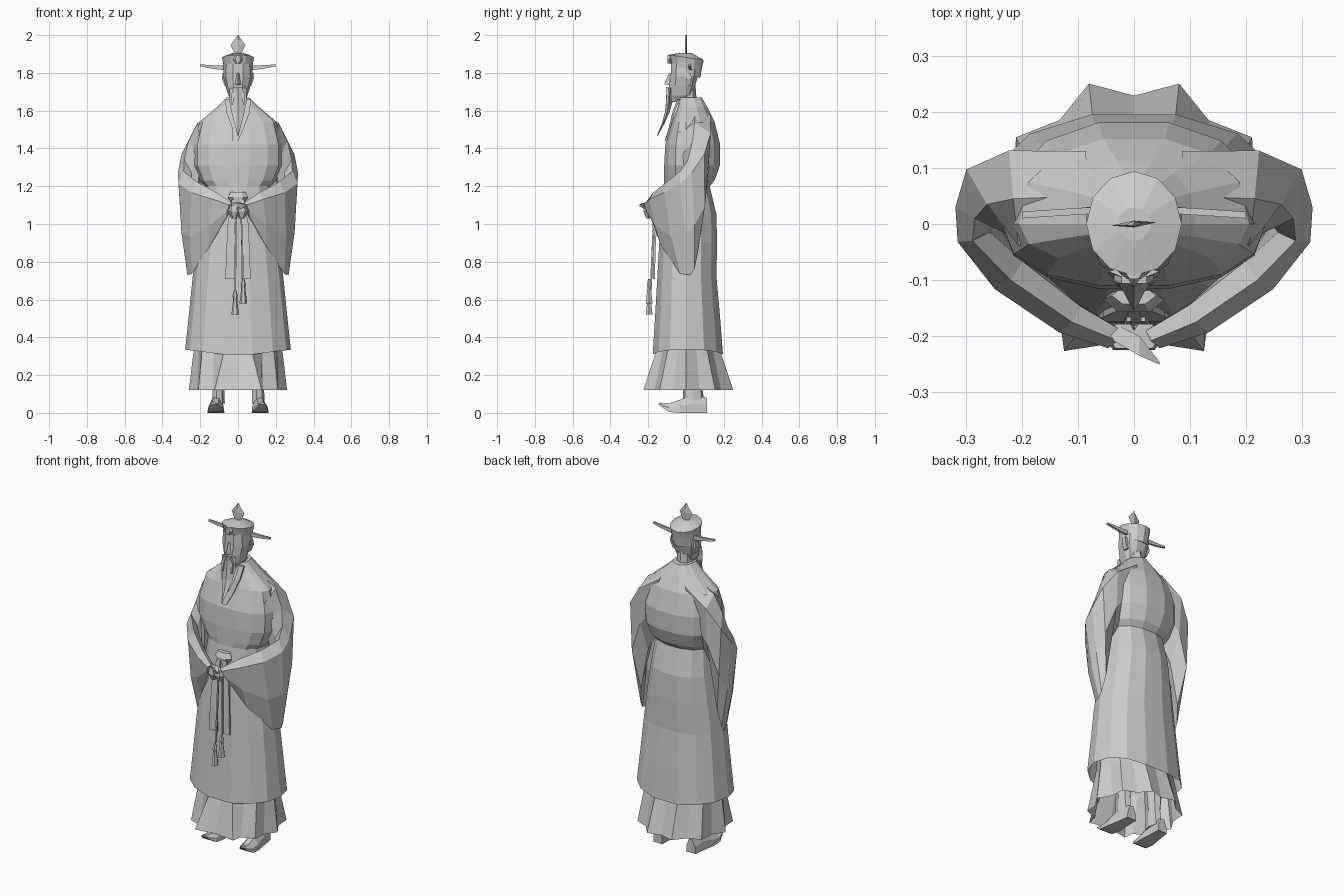
import bpy, bmesh, math
from mathutils import Vector


def loft(name, rings, cap_start=True, cap_end=True):
    """Skin a list of equal-length point rings into one flat-shaded mesh."""
    bm = bmesh.new()
    rows = [[bm.verts.new(p) for p in r] for r in rings]
    n = len(rows[0])
    for a, b in zip(rows, rows[1:]):
        for i in range(n):
            j = (i + 1) % n
            bm.faces.new((a[i], a[j], b[j], b[i]))
    if cap_start:
        bm.faces.new(rows[0][::-1])
    if cap_end:
        bm.faces.new(rows[-1])
    bmesh.ops.recalc_face_normals(bm, faces=bm.faces)
    me = bpy.data.meshes.new(name)
    bm.to_mesh(me)
    bm.free()
    ob = bpy.data.objects.new(name, me)
    bpy.context.collection.objects.link(ob)
    return ob


def oval(z, hw, front, back, n=14, p=0.88, cx=0, tilt=0, pleat=1, split=0.0):
    """Horizontal ring: half width, front y, back y; optional pleats and tilt."""
    pts = []
    cy = split * (front + back) / 2
    for k in range(n):
        a = 2 * math.pi * k / n
        c, s = math.cos(a), math.sin(a)
        f = pleat if k % 2 else 1
        x = math.copysign(abs(c) ** p, c) * hw * f
        y = abs(s) ** p * ((back - cy) if s > 0 else (front - cy)) * f + cy
        pts.append((cx + x, y, z + tilt * y))
    return pts


def blade(t, b, nrm, w):
    """Hanging sleeve section from top point to bottom point."""
    t, b = Vector(t), Vector(b)
    nv = Vector((nrm[0], nrm[1], 0)).normalized() * w
    u, l = t.lerp(b, .12), t.lerp(b, .6)
    return [t, u + nv, l + nv * .8, b, l - nv * .8, u - nv]


def strip(name, path, thick=0.012):
    """Flat band: path of (x, y, z, half width)."""
    return loft(name, [[(x - w, y - thick / 2, z), (x + w, y - thick / 2, z),
                        (x + w, y + thick / 2, z), (x - w, y + thick / 2, z)]
                       for x, y, z, w in path])


# Long outer robe: z, half width, front, back
robe = [(.32, .28, -.18, .20), (.5, .262, -.168, .185), (.72, .24, -.155, .165),
        (.9, .215, -.145, .168), (1.05, .19, -.135, .165), (1.20, .17, -.118, .128),
        (1.23, .20, -.118, .155), (1.31, .235, -.118, .183), (1.42, .235, -.112, .185),
        (1.54, .205, -.075, .155), (1.62, .11, -.045, .115), (1.67, .06, -.035, .085)]
rings = [oval(*r) for r in robe]
rings[0] = [(x, y, .30 + .035 * abs(x) / .28) for x, y, z in rings[0]]
loft("robe", rings, cap_start=False)

# Pleated under skirt, front pleats spread apart
hem = [(x * 1.55 if y < 0 and abs(x) < .1 else x, y, z)
       for x, y, z in oval(.12, .26, -.238, .263, 20, 1, pleat=.87)]
loft("under_skirt", [hem, oval(.33, .235, -.165, .19, 20, 1, pleat=.93),
                     oval(.5, .22, -.14, .16, 20, 1, pleat=.97)], cap_start=False)

for s, side in ((-1, "right"), (1, "left")):
    def m(*p):
        return (s * p[0],) + p[1:]

    # Wide hanging sleeve
    sleeve = [((.08, .05, 1.62), (.13, .05, 1.25), (0, 1), .08),
              ((.215, .045, 1.535), (.21, .055, 1.10), (.1, 1), .085),
              ((.262, .035, 1.44), (.25, .065, .86), (.55, .85), .07),
              ((.284, .01, 1.34), (.265, .045, .76), (.9, .4), .04),
              ((.288, -.03, 1.28), (.268, .025, .73), (1, -.3), .03),
              ((.22, -.10, 1.225), (.245, -.03, .735), (.7, -.7), .035),
              ((.11, -.175, 1.165), (.15, -.13, .88), (.62, -.78), .03),
              ((.03, -.208, 1.11), (.06, -.19, 1.04), (.62, -.78), .02)]
    loft(side + "_sleeve", [blade(m(*t), m(*b), (s * n[0], n[1]), w)
                            for t, b, n, w in sleeve])

    # Leg
    loft(side + "_leg", [oval(z, w, f, b, 7, 1, cx=s * .105, split=1)
                         for z, w, f, b in ((.05, .035, -.02, .10),
                                            (.15, .033, -.015, .085),
                                            (.45, .06, -.03, .10))])

    # Shoe with upturned toe: y, half width, bottom z, top z
    shoe = [(.11, .03, 0, .08), (.04, .036, 0, .10), (-.03, .044, 0, .07),
            (-.09, .042, .005, .05), (-.12, .03, .025, .05), (-.143, .012, .045, .055)]
    loft(side + "_shoe", [[(s * (.108 + .004 * i) + x * w, y, z) for x, z in
                           ((-1, lo), (1, lo), (.9, lo + (hi - lo) * .5), (.35, hi),
                            (-.35, hi), (-.9, lo + (hi - lo) * .5))]
                          for i, (y, w, lo, hi) in enumerate(shoe)])

    # Hat wing
    loft(side + "_hat_wing", [[m(x, y - .006, z - h), m(x, y + .006, z - h),
                               m(x, y + .006, z + h), m(x, y - .006, z + h)]
                              for x, y, z, h in ((.06, .025, 1.825, .012),
                                                 (.14, .02, 1.832, .009),
                                                 (.20, .016, 1.84, .005))])

    # Collar band running down the chest
    strip(side + "_collar", [m(.055, -.04, 1.66, .014), m(.045, -.066, 1.59, .016),
                             m(.012, -.088, 1.5, .016), m(-.015 * s, -.106, 1.44, .014)])

    # Moustache and ear
    strip(side + "_moustache", [m(.012, -.100, 1.725, .010), m(.028, -.096, 1.69, .008),
                                m(.03, -.102, 1.63, .003)])
    strip(side + "_ear", [m(.075, .01, 1.80, .006), m(.077, .015, 1.77, .008),
                          m(.065, .01, 1.73, .005)], .03)

    # Sash ribbon
    strip(side + "_ribbon", [m(.02, -.15, 1.13, .012), m(.035, -.16, 1.0, .02),
                             m(.04, -.168, .85, .022), m(.042, -.17, .71, .025)])

    # Clasped fingers
    loft(side + "_hand", [oval(z, w, f, b, 6, 1, cx=s * .02, split=1)
                          for z, w, f, b in ((1.03, .014, -.212, -.185),
                                             (1.065, .034, -.228, -.175),
                                             (1.10, .026, -.225, -.175))])

# Pointed cuff tip in front of the hands
loft("cuff_tip", [[(-.05, -.20, 1.115), (-.03, -.18, 1.10), (-.045, -.19, 1.06)],
                  [(.01, -.235, 1.11), (.01, -.20, 1.115), (.0, -.21, 1.07)],
                  [(.045, -.25, 1.10), (.045, -.245, 1.102), (.043, -.246, 1.096)]])

# Sash knot
loft("sash_knot", [oval(z, w, f, -.11, 6, 1, split=1) for z, w, f in
                   ((1.11, .03, -.155), (1.14, .055, -.16), (1.17, .04, -.145))])

# Hanging cords with tassels
for name, x, top, low in (("long_tassel", -.015, .65, .52), ("short_tassel", .028, .71, .58)):
    strip(name + "_cord", [(x * .6, -.17, 1.05, .004), (x, -.185, top, .004)], .008)
    loft(name, [oval(z, w, -.195 - w, -.195 + w, 6, 1, cx=x, split=1) for z, w in
                ((low, .02), (top - .05, .011), (top - .03, .014), (top, .006))])

# Neck and head
loft("neck", [oval(1.6, .05, -.04, .06, 8, 1), oval(1.74, .045, -.04, .05, 8, 1)])
loft("head", [oval(z, w, f, b, 10, .9) for z, w, f, b in
              ((1.645, .024, -.095, -.03), (1.68, .05, -.098, .025), (1.73, .066, -.094, .05),
               (1.78, .079, -.085, .066), (1.85, .074, -.082, .08))])
loft("nose", [[(-.006, -.082, 1.80), (.006, -.082, 1.80), (0, -.09, 1.80)],
              [(-.016, -.088, 1.735), (.016, -.088, 1.735), (0, -.115, 1.74)]])

# Long beard
loft("beard", [[(-w, y, z), (0, y - d, z), (w, y, z), (0, y + d, z)] for z, w, y, d in
               ((1.72, .045, -.085, .018), (1.65, .046, -.088, .018), (1.59, .034, -.10, .012),
                (1.53, .018, -.122, .007), (1.465, .002, -.153, .002))])

# Round cap, tilted back
loft("hat", [oval(1.81, .074, -.08, .075, 12, 1, tilt=-.5),
             oval(1.85, .079, -.086, .085, 12, 1, tilt=-.25),
             oval(1.882, .085, -.092, .094, 12, 1, tilt=-.15),
             oval(1.905, .03, -.03, .03, 12, 1)])

# Flat diamond finial
loft("hat_finial", [[(-w, -.003, z), (0, -.006, z), (w, .003, z), (0, .006, z)]
                    for z, w in ((1.895, .014), (1.948, .04), (1.975, .018), (2.0, .001))])
loft("hat_jewel", [oval(z, w, -.1, -.07, 6, 1, split=1) for z, w in
                   ((1.85, .012), (1.87, .026), (1.895, .016))])
